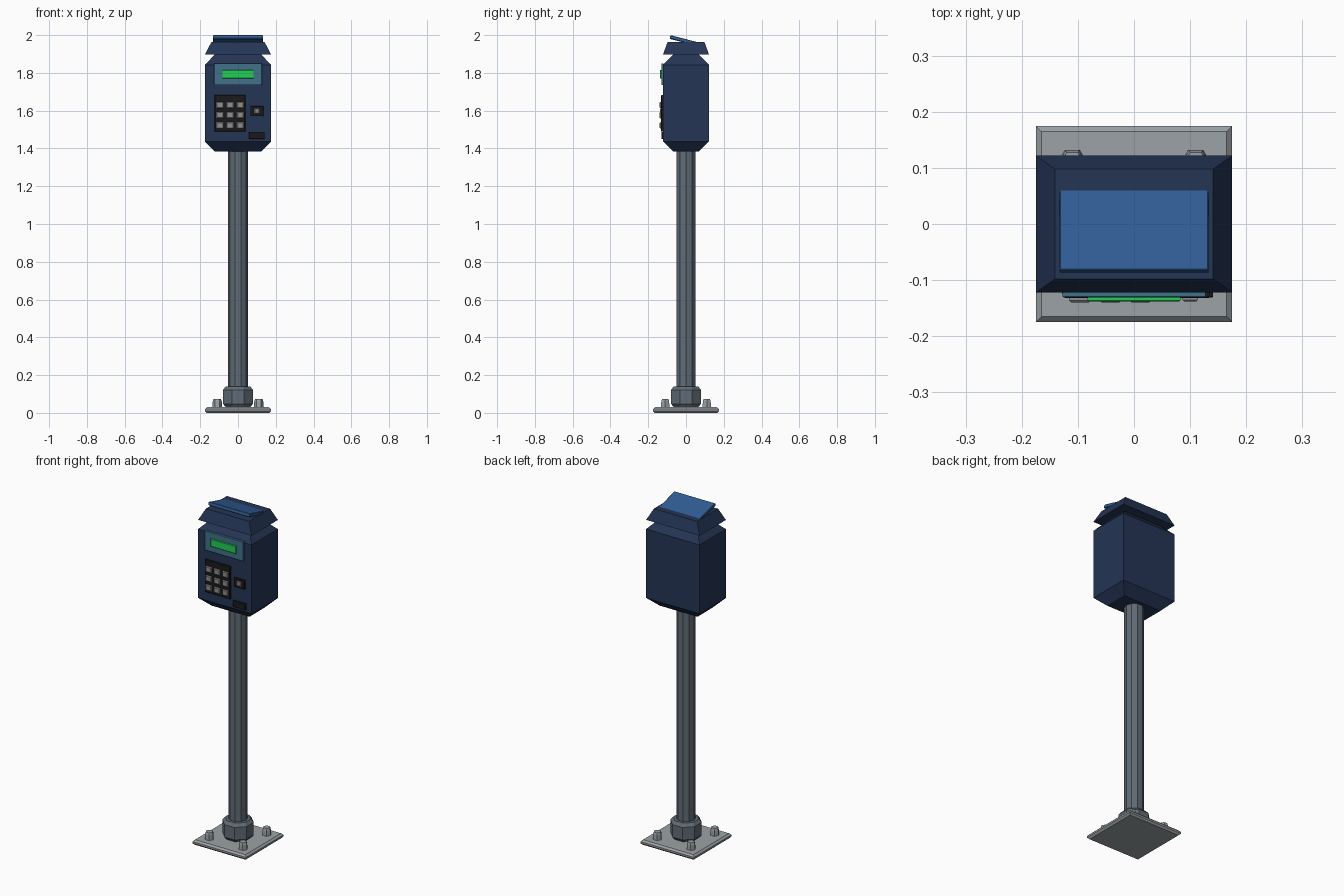
import bpy, bmesh
from math import sin, cos, pi, radians
from mathutils import Matrix

if "Cube" in bpy.data.objects:
    bpy.data.objects.remove(bpy.data.objects["Cube"])


def material(name, r, g, b):
    m = bpy.data.materials.new(name)
    m.diffuse_color = (r, g, b, 1)
    m.use_nodes = True
    m.node_tree.nodes["Principled BSDF"].inputs["Base Color"].default_value = m.diffuse_color
    return m


NAVY = material("navy paint", 0.018, 0.035, 0.09)
BLUE = material("solar blue", 0.03, 0.11, 0.30)
TEAL = material("teal bezel", 0.055, 0.17, 0.25)
GREEN = material("screen green", 0.015, 0.62, 0.09)
BLACK = material("black plastic", 0.01, 0.01, 0.012)
STEEL = material("pole steel", 0.12, 0.15, 0.18)
ZINC = material("zinc plate", 0.33, 0.36, 0.38)
KEY = material("key grey", 0.28, 0.28, 0.28)


def rect(hx, hy, z):
    return [(-hx, -hy, z), (hx, -hy, z), (hx, hy, z), (-hx, hy, z)]


def ngon(n, r, z, turn=0.0):
    return [(r * cos(turn + 2 * pi * i / n), r * sin(turn + 2 * pi * i / n), z) for i in range(n)]


def loft(name, rings, mat, matrix=Matrix()):
    """Closed flat-faced solid through a stack of matching rings."""
    bm = bmesh.new()
    loops = [[bm.verts.new(p) for p in ring] for ring in rings]
    n = len(loops[0])
    for a, b in zip(loops, loops[1:]):
        for i in range(n):
            j = (i + 1) % n
            bm.faces.new((a[i], a[j], b[j], b[i]))
    bm.faces.new(loops[0][::-1])
    bm.faces.new(loops[-1])
    bm.transform(matrix)
    bmesh.ops.recalc_face_normals(bm, faces=bm.faces)
    mesh = bpy.data.meshes.new(name)
    bm.to_mesh(mesh)
    bm.free()
    mesh.materials.append(mat)
    obj = bpy.data.objects.new(name, mesh)
    bpy.context.collection.objects.link(obj)
    return obj


def front_block(name, x, z, w, h, y_back, y_front, mat, chamfer=0.002):
    """Block standing out from the front face, with a chamfered rim."""
    d = y_back - y_front
    rings = [rect(w / 2, h / 2, 0), rect(w / 2, h / 2, d - chamfer),
             rect(w / 2 - chamfer, h / 2 - chamfer, d)]
    return loft(name, rings, mat,
                Matrix.Translation((x, y_back, z)) @ Matrix.Rotation(pi / 2, 4, 'X'))


# Foot: plate, bolts, collar
loft("base_plate", [rect(0.165, 0.165, 0), rect(0.175, 0.175, 0.01),
                    rect(0.175, 0.175, 0.02), rect(0.165, 0.165, 0.03)], ZINC)
for sx in (-1, 1):
    for sy in (-1, 1):
        loft("anchor_bolt", [ngon(6, 0.026, 0.025), ngon(6, 0.024, 0.06), ngon(6, 0.020, 0.073)],
             ZINC, Matrix.Translation((0.11 * sx, 0.11 * sy, 0)))
loft("pole_collar", [ngon(8, r, z, pi / 8) for r, z in
                     ((0.07, 0.03), (0.086, 0.048), (0.086, 0.122), (0.07, 0.14))], STEEL)

# Pole
loft("pole", [ngon(10, 0.052, 0.03), ngon(10, 0.052, 1.40)], STEEL)

# Housing and roof
loft("housing", [rect(0.123, 0.069, 1.385), rect(0.175, 0.122, 1.437),
                 rect(0.175, 0.122, 1.843), rect(0.123, 0.069, 1.897)], NAVY)
loft("roof_cap", [rect(0.175, 0.122, 1.897), rect(0.141, 0.098, 1.963)], NAVY)

# Solar panel, tilted towards the back
loft("solar_panel", [rect(0.130, 0.080, -0.020), rect(0.133, 0.083, -0.016),
                     rect(0.133, 0.083, -0.002), rect(0.131, 0.081, 0)], BLUE,
     Matrix.Translation((0, -0.002, 1.979)) @ Matrix.Rotation(radians(-14.5), 4, 'X'))

# Display
front_block("display_bezel", 0, 1.793, 0.254, 0.116, -0.118, -0.131, TEAL)
front_block("display_screen", 0, 1.793, 0.166, 0.045, -0.128, -0.138, GREEN)

# Keypad
front_block("keypad_plate", -0.042, 1.586, 0.164, 0.192, -0.118, -0.132, BLACK)
for col in (-1, 0, 1):
    for row in (-1, 0, 1):
        front_block("keypad_key", -0.042 + 0.054 * col, 1.576 + 0.054 * row,
                    0.039, 0.034, -0.130, -0.140, KEY, 0.004)

# Coin slot and receipt tray
front_block("coin_plate", 0.1, 1.598, 0.07, 0.054, -0.118, -0.132, BLACK)
front_block("coin_button", 0.1, 1.598, 0.028, 0.028, -0.130, -0.138, KEY, 0.003)
front_block("receipt_tray", 0.1, 1.469, 0.082, 0.038, -0.118, -0.131, BLACK)
